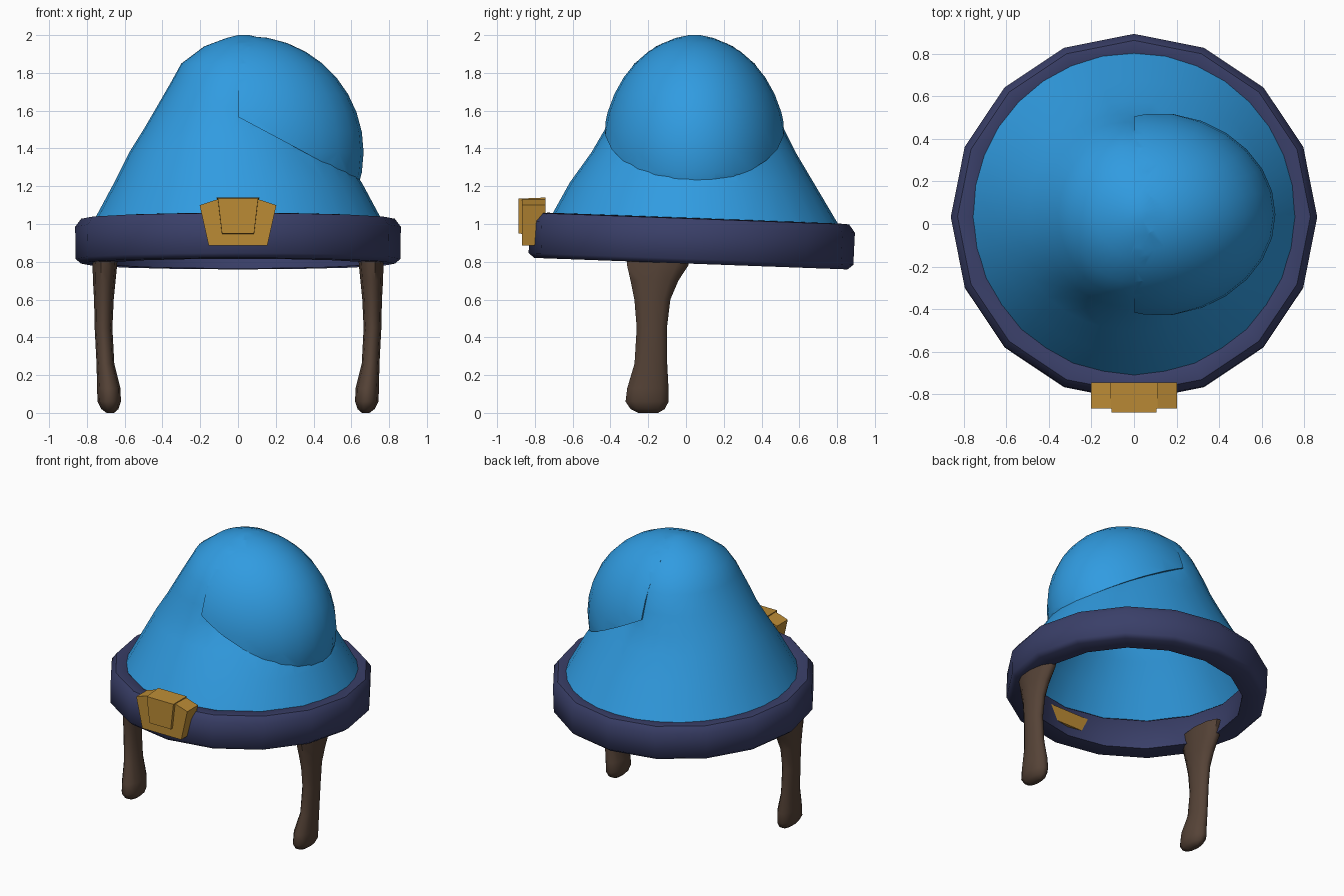
import bpy, bmesh, math
from mathutils import Matrix, Vector

if "Cube" in bpy.data.objects:
    bpy.data.objects.remove(bpy.data.objects["Cube"])


def material(name, rgb):
    m = bpy.data.materials.new(name)
    m.diffuse_color = (*rgb, 1)
    m.use_nodes = True
    m.node_tree.nodes["Principled BSDF"].inputs["Base Color"].default_value = m.diffuse_color
    return m


BLUE = material("blue cloth", (0.03, 0.33, 0.75))
NAVY = material("navy band", (0.042, 0.05, 0.14))
GOLD = material("gold", (0.50, 0.26, 0.036))
BROWN = material("brown leather", (0.092, 0.056, 0.038))


def finish(bm, name, mat, angle=None):
    bmesh.ops.recalc_face_normals(bm, faces=bm.faces)
    me = bpy.data.meshes.new(name)
    bm.to_mesh(me)
    bm.free()
    ob = bpy.data.objects.new(name, me)
    me.materials.append(mat)
    bpy.context.collection.objects.link(ob)
    if angle:
        smooth(ob, angle)
    return ob


def activate(ob):
    bpy.ops.object.select_all(action='DESELECT')
    ob.select_set(True)
    bpy.context.view_layer.objects.active = ob


def smooth(ob, angle):
    activate(ob)
    bpy.ops.object.shade_smooth_by_angle(angle=math.radians(angle))


def bridge(bm, a, b):
    n = len(a)
    for i in range(n):
        j = (i + 1) % n
        bm.faces.new((a[i], a[j], b[j], b[i]))


def loft(rings, sides):
    """Closed skin through ellipses given as (z, x, y, rx, ry)."""
    bm = bmesh.new()
    loops = []
    for z, x, y, rx, ry in rings:
        loops.append([bm.verts.new((x + rx * math.cos(2 * math.pi * i / sides),
                                    y + ry * math.sin(2 * math.pi * i / sides), z))
                      for i in range(sides)])
    for a, b in zip(loops, loops[1:]):
        bridge(bm, a, b)
    bm.faces.new(loops[0])
    bm.faces.new(loops[-1])
    return bm


def prism(bm, outline, y_back, y_front, inset=1.0):
    """Solid from an x/z outline; the front outline is scaled by inset."""
    cx = sum(p[0] for p in outline) / len(outline)
    cz = sum(p[1] for p in outline) / len(outline)
    back = [bm.verts.new((x, y_back, z)) for x, z in outline]
    front = [bm.verts.new((cx + (x - cx) * inset, y_front, cz + (z - cz) * inset))
             for x, z in outline]
    bridge(bm, back, front)
    bm.faces.new(back)
    bm.faces.new(front)


# Cap: cone with a rounded top
cap = finish(loft([
    (0.95, 0.00, 0.035, 0.80, 0.80),
    (1.22, 0.00, 0.030, 0.655, 0.645),
    (1.38, -0.015, 0.040, 0.56, 0.54),
    (1.50, -0.03, 0.045, 0.47, 0.475),
    (1.62, -0.03, 0.045, 0.40, 0.435),
    (1.75, -0.01, 0.045, 0.345, 0.387),
    (1.85, 0.00, 0.045, 0.30, 0.318),
    (1.94, 0.02, 0.045, 0.20, 0.205),
    (1.985, 0.03, 0.045, 0.09, 0.10),
    (2.00, 0.03, 0.045, 0.03, 0.03)], 32), "cap", BLUE)

# Folded tip: ellipsoid trimmed along the fold, then merged into the cap
bm = bmesh.new()
bmesh.ops.create_uvsphere(bm, u_segments=28, v_segments=18, radius=1,
                          matrix=Matrix.Translation((0.05, 0.045, 1.38))
                          @ Matrix.Diagonal((0.615, 0.49, 0.615, 1)))
for point, normal in (((0.65, 0, 1.22), (0.47, 0, 0.88)), ((0.0, 0, 1.5), (1, 0, 0.0))):
    bmesh.ops.bisect_plane(bm, geom=bm.verts[:] + bm.edges[:] + bm.faces[:],
                           plane_co=Vector(point), plane_no=Vector(normal),
                           clear_inner=True)
    bmesh.ops.holes_fill(bm, edges=[e for e in bm.edges if e.is_boundary], sides=0)
tip = finish(bm, "folded_tip", BLUE)
tip.hide_render = True
activate(cap)
mod = cap.modifiers.new("join", 'BOOLEAN')
mod.operation = 'UNION'
mod.solver = 'EXACT'
mod.object = tip
bpy.ops.object.modifier_apply(modifier=mod.name)
bpy.data.objects.remove(tip)

# Open the underside of the cap
bm = bmesh.new()
bm.from_mesh(cap.data)
bmesh.ops.delete(bm, geom=[f for f in bm.faces if all(v.co.z < 0.96 for v in f.verts)],
                 context='FACES')
bm.to_mesh(cap.data)
bm.free()
smooth(cap, 40)

# Brim: sixteen-sided rolled band, tipped slightly down at the back
bm = bmesh.new()
profile = [(0.70, -0.12), (0.83, -0.12), (0.86, -0.095), (0.862, 0.075),
           (0.83, 0.118), (0.76, 0.122), (0.73, 0.10)]
loops = [[bm.verts.new((r * math.cos(math.pi * i / 8), r * math.sin(math.pi * i / 8), h))
          for i in range(16)] for r, h in profile]
for k in range(len(loops)):
    bridge(bm, loops[k], loops[(k + 1) % len(loops)])
bmesh.ops.transform(bm, verts=bm.verts, matrix=Matrix.Translation((0, 0.03, 0.91))
                    @ Matrix.Rotation(math.radians(-2.1), 4, 'X'))
finish(bm, "brim", NAVY, 50)

# Buckle: wide plate, raised centre and the inner anchor
bm = bmesh.new()
prism(bm, [(-0.155, 0.885), (0.155, 0.885), (0.203, 1.10), (0.11, 1.13),
           (-0.11, 1.13), (-0.203, 1.10)], -0.745, -0.867)
prism(bm, [(-0.09, 0.943), (0.09, 0.943), (0.113, 1.14), (-0.113, 1.14)],
      -0.745, -0.886, 0.94)
prism(bm, [(-0.155, 0.885), (0.155, 0.885), (0.17, 0.99), (-0.17, 0.99)], -0.66, -0.75)
finish(bm, "buckle", GOLD)

# Side straps: flattened, flared at the top and bulbous at the bottom
for side, name in ((-1, "left_strap"), (1, "right_strap")):
    bm = loft([(z, side * x, y, rx, ry) for z, x, y, rx, ry in (
        (0.88, 0.70, -0.14, 0.065, 0.19),
        (0.78, 0.705, -0.15, 0.065, 0.17),
        (0.70, 0.708, -0.167, 0.060, 0.133),
        (0.60, 0.71, -0.178, 0.052, 0.10),
        (0.45, 0.712, -0.181, 0.047, 0.084),
        (0.26, 0.702, -0.186, 0.047, 0.091),
        (0.13, 0.684, -0.202, 0.062, 0.115),
        (0.06, 0.682, -0.206, 0.062, 0.120),
        (0.02, 0.678, -0.203, 0.045, 0.095),
        (0.00, 0.676, -0.200, 0.020, 0.055))], 10)
    finish(bm, name, BROWN, 60)
